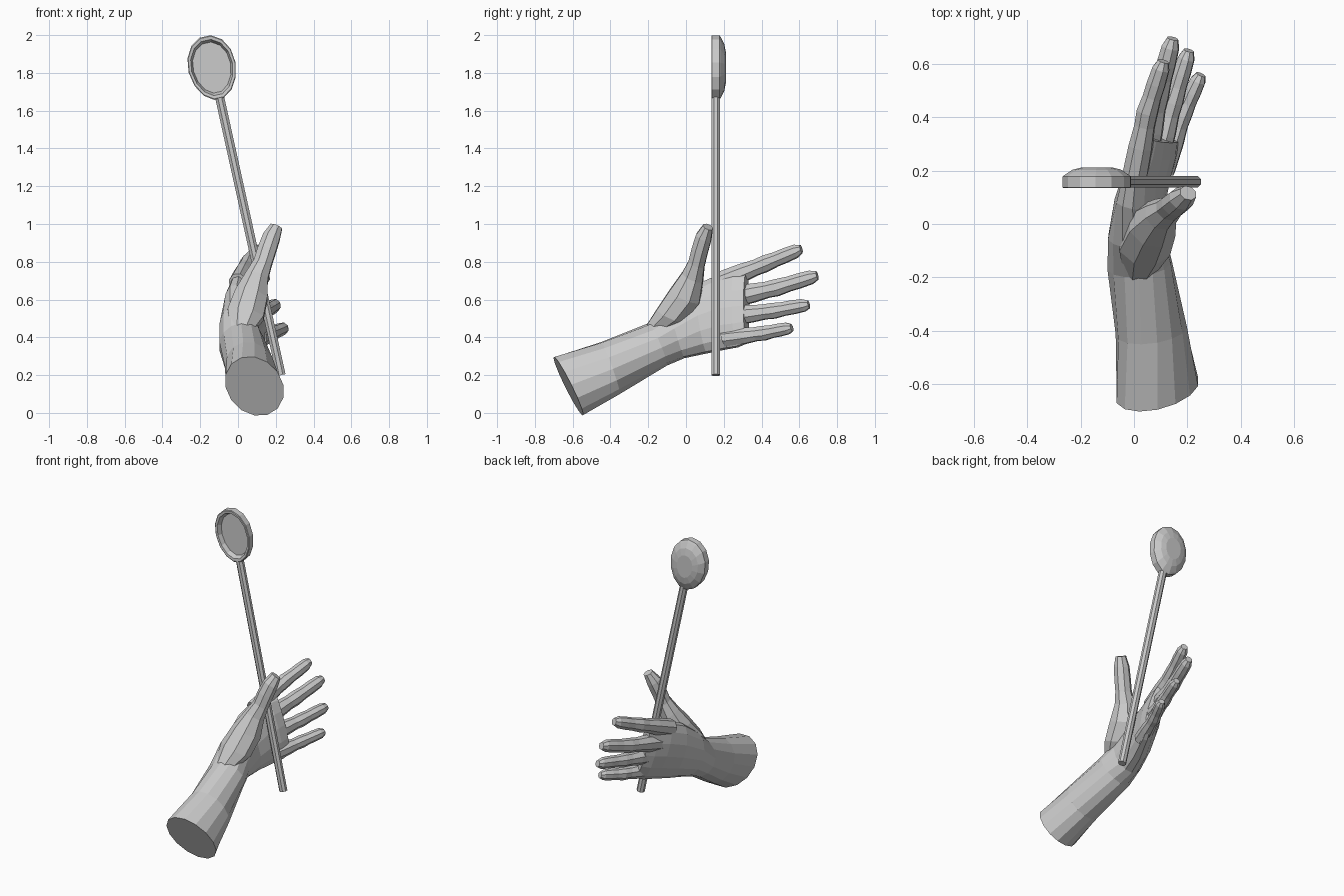
import bpy, bmesh
from math import cos, sin, pi
from mathutils import Vector as V

if "Cube" in bpy.data.objects:
    bpy.data.objects.remove(bpy.data.objects["Cube"])


def make(name, rings):
    """Skin a list of closed rings and cap both ends."""
    bm = bmesh.new()
    loops = [[bm.verts.new(p) for p in r] for r in rings]
    n = len(loops[0])
    for a, b in zip(loops, loops[1:]):
        for i in range(n):
            j = (i + 1) % n
            bm.faces.new((a[i], a[j], b[j], b[i]))
    bm.faces.new(loops[0])
    bm.faces.new(loops[-1])
    bmesh.ops.recalc_face_normals(bm, faces=bm.faces)
    me = bpy.data.meshes.new(name)
    bm.to_mesh(me)
    bm.free()
    ob = bpy.data.objects.new(name, me)
    bpy.context.collection.objects.link(ob)
    return ob


def loft(name, sections, n):
    """Sections are (centre, half-width vector, half thickness)."""
    rings = []
    for k, (c, u, h) in enumerate(sections):
        t = sections[min(k + 1, len(sections) - 1)][0] - sections[max(k - 1, 0)][0]
        v = t.cross(u).normalized() * h
        rings.append([c + u * cos(2 * pi * (i + .5) / n) + v * sin(2 * pi * (i + .5) / n)
                      for i in range(n)])
    return make(name, rings)


def digit(name, path, up):
    """Tube through (x, y, z, half width, half thickness) points."""
    return loft(name, [(V(p[:3]), V(up).normalized() * p[3], p[4]) for p in path], 8)


# forearm and palm: upper edge, lower edge, thickness
body = [((-.01, -.70, .28), (.185, -.545, .003), .29),
        ((.0, -.45, .365), (.13, -.35, .11), .26),
        ((-.01, -.2, .47), (.05, -.1, .255), .245),
        ((-.02, -.09, .57), (.035, -.01, .29), .21),
        ((-.025, .06, .68), (.07, .11, .315), .175),
        ((-.01, .18, .735), (.115, .21, .335), .145),
        ((.025, .26, .75), (.14, .27, .345), .12),
        ((.05, .32, .75), (.16, .32, .365), .08)]
hand = loft("hand", [((V(a) + V(b)) / 2, (V(a) - V(b)) / 2, t / 2) for a, b, t in body], 14)

# fingers: base, knuckle and tip positions, size
fingers = [
    ("index_finger", (-.0, .16, .685), (.05, .42, .79), (.11, .61, .868), .047),
    ("middle_finger", (.035, .22, .605), (.09, .48, .663), (.145, .695, .728), .048),
    ("ring_finger", (.08, .22, .51), (.147, .46, .54), (.205, .65, .575), .045),
    ("little_finger", (.11, .20, .395), (.182, .41, .422), (.25, .56, .452), .042)]
parts = []
for name, a, b, c, r in fingers:
    a, b, c = V(a), V(b), V(c)
    pts = [(a, 1.2), (a.lerp(b, .5), 1.12), (a.lerp(b, .8), .95), (b, 1.0),
           (b.lerp(c, .3), .87), (b.lerp(c, .55), .88), (b.lerp(c, .85), .8), (c, .5)]
    parts.append(digit(name, [(*p, r * s, r * s * .9) for p, s in pts], (-.15, -.25, 1)))

# thumb with the muscle at its base
parts.append(digit("thumb", [
    (.01, -.20, .41, .04, .05), (.04, -.08, .52, .085, .105), (.07, -.005, .62, .092, .095),
    (.10, .035, .72, .064, .066), (.13, .056, .79, .048, .053), (.152, .073, .86, .048, .053),
    (.177, .094, .93, .046, .05), (.203, .116, .985, .029, .035)], (0, -1, .45)))

# merge the digits into the hand
for p in parts:
    m = hand.modifiers.new("union", "BOOLEAN")
    m.operation, m.solver, m.object = "UNION", "EXACT", p
    bpy.context.view_layer.objects.active = hand
    bpy.ops.object.modifier_apply(modifier=m.name)
    bpy.data.objects.remove(p)

# spoon handle
axis = V((-.214, 0, .977))
side = V((.977, 0, .214))
loft("spoon_handle", [(V((.228, .158, .2)), side * .026, .024),
                      (V((-.097, .158, 1.67)), side * .026, .024)], 8)

# spoon bowl: (y, scale) rings from the domed back round the rim to the hollow
centre = V((-.137, 0, 1.828))
rings = []
for y, s in [(.212, .45), (.203, .72), (.185, .93), (.178, 1), (.137, 1),
             (.134, .97), (.136, .87), (.165, .79)]:
    rings.append([centre + V((0, y, 0))
                  + side * (.127 * s * cos(2 * pi * i / 14) * (1 + .06 * sin(2 * pi * i / 14)))
                  + axis * (.173 * s * sin(2 * pi * i / 14)) for i in range(14)])
make("spoon_bowl", rings)
